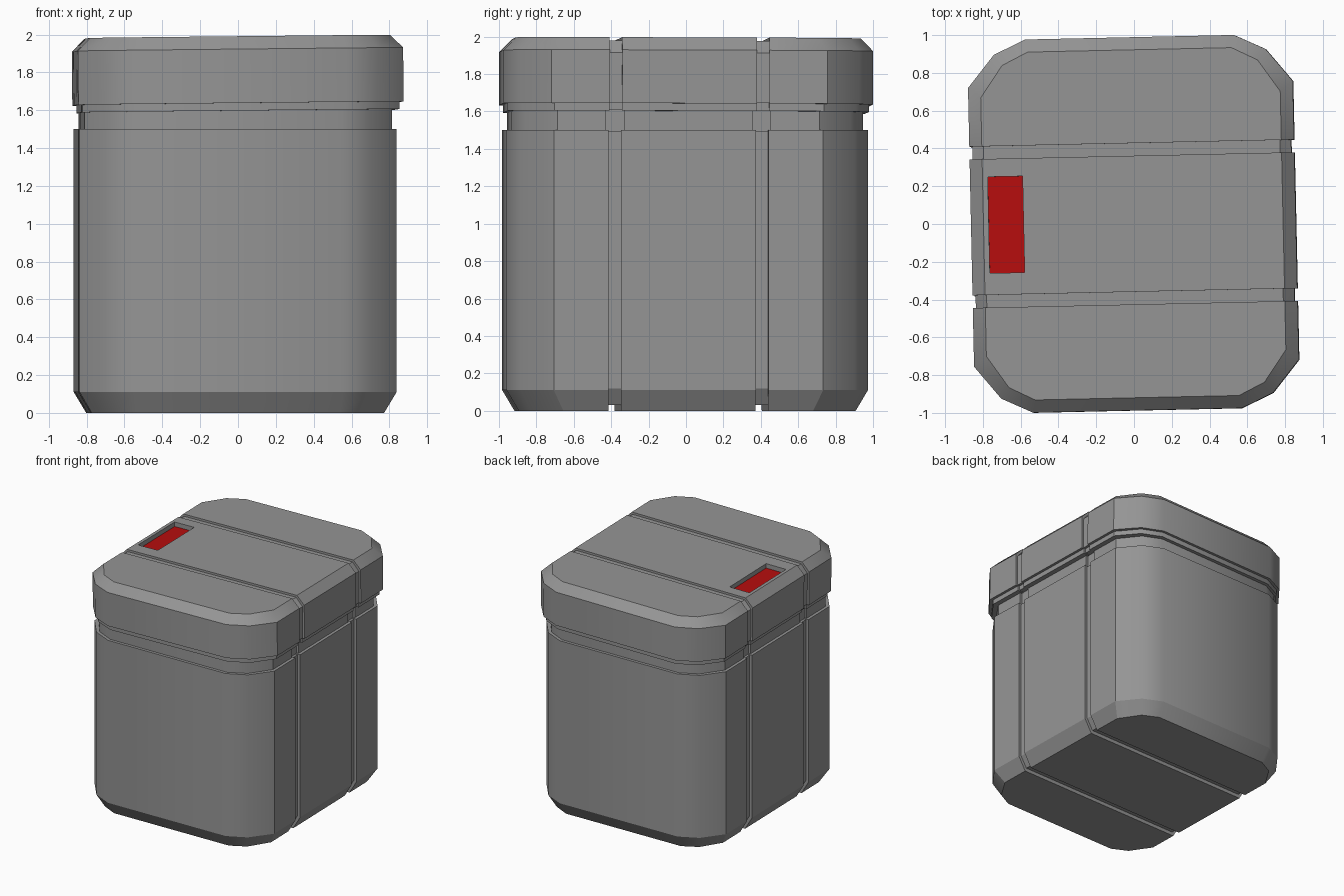
import bpy, bmesh
from math import radians
from mathutils import Vector

if "Cube" in bpy.data.objects:
    bpy.data.objects.remove(bpy.data.objects["Cube"])


def material(name, rgb):
    m = bpy.data.materials.new(name)
    m.use_nodes = True
    m.diffuse_color = (*rgb, 1)
    m.node_tree.nodes["Principled BSDF"].inputs["Base Color"].default_value = (*rgb, 1)
    return m


GREY = material("plain grey", (0.3, 0.3, 0.3))
RED = material("signal red", (0.47, 0.004, 0.004))

# Quarter outline of the rounded plan, with the direction each corner moves when inset
QUARTER = [(0.86, 0.738, 1, 0.8), (0.72, 0.91, 0.65, 0.85), (0.553, 0.988, 0.2, 1)]


def outline(inset):
    q = [(x - inset * u, y - inset * v) for x, y, u, v in QUARTER]
    return (q + [(-x, y) for x, y in reversed(q)]
            + [(-x, -y) for x, y in q] + [(x, -y) for x, y in reversed(q)])


def finish(name, bm, mat, place):
    bmesh.ops.recalc_face_normals(bm, faces=bm.faces[:])
    mesh = bpy.data.meshes.new(name)
    bm.to_mesh(mesh)
    bm.free()
    mesh.materials.append(mat)
    ob = bpy.data.objects.new(name, mesh)
    bpy.context.collection.objects.link(ob)
    ob.location, ob.rotation_euler = place
    return ob


def smooth(ob):
    bpy.ops.object.select_all(action="DESELECT")
    ob.select_set(True)
    bpy.context.view_layer.objects.active = ob
    bpy.ops.object.shade_smooth_by_angle(angle=radians(28))


def loft(name, rings, place, y_range=None):
    """Stack inset outlines (inset, height); optionally keep only a slice in y."""
    bm = bmesh.new()
    loops = [[bm.verts.new((x, y, z)) for x, y in outline(i)] for i, z in rings]
    for a, b in zip(loops, loops[1:]):
        for k in range(len(a)):
            n = (k + 1) % len(a)
            bm.faces.new((a[k], a[n], b[n], b[k]))
    bm.faces.new(loops[0][::-1])
    bm.faces.new(loops[-1])
    if y_range:
        for y, side in zip(y_range, (-1, 1)):
            cut = bmesh.ops.bisect_plane(
                bm, geom=bm.verts[:] + bm.edges[:] + bm.faces[:], dist=1e-5,
                plane_co=(0, y, 0), plane_no=(0, side, 0), clear_outer=True)
            edges = [e for e in cut["geom_cut"] if isinstance(e, bmesh.types.BMEdge)]
            if edges:
                bmesh.ops.contextual_create(bm, geom=edges)
    ob = finish(name, bm, GREY, place)
    smooth(ob)
    return ob


def grooved(name, rings, core_rings, place, inner=0.36, outer=0.427):
    """Three outer panels around a slightly smaller core, leaving two grooves."""
    parts = [loft(name + "_core", core_rings, place)]
    for label, span in (("front", (-2, -outer)), ("middle", (-inner, inner)), ("back", (outer, 2))):
        parts.append(loft(f"{name}_{label}_panel", rings, place, span))
    return parts


def box(name, centre, size, mat, place):
    bm = bmesh.new()
    bmesh.ops.create_cube(bm, size=1)
    bmesh.ops.scale(bm, vec=size, verts=bm.verts[:])
    bmesh.ops.translate(bm, vec=centre, verts=bm.verts[:])
    return finish(name, bm, mat, place)


# The container sits slightly turned, and its lid is a little askew
TURN = radians(1.25)
BODY = (Vector((-0.015, -0.005, 0)), (0, 0, TURN))
LID_Z = 1.635
LID = (Vector((0, 0, LID_Z)), (radians(-0.2), radians(-0.6), TURN))

# Body with chamfered base
grooved("body", [(0.087, 0), (0.022, 0.11), (0.022, 1.5)],
        [(0.1, 0.03), (0.045, 0.12), (0.045, 1.495)], BODY)

# Recessed neck under the lid
grooved("neck", [(0.047, 1.45), (0.047, 1.61)],
        [(0.065, 1.45), (0.065, 1.61)], BODY, 0.345, 0.44)

# Lid, with its narrow lower lip
lid = grooved("lid", [(0, 0), (0, 0.285), (0.067, 0.353)],
              [(0.016, 0.004), (0.016, 0.27), (0.075, 0.335)], LID)
grooved("lip", [(0.022, -0.04), (0.022, 0.01)],
        [(0.037, -0.036), (0.037, 0.01)], LID)

# Pocket in the lid with a red floor
CX, CY, W, L, FLOOR = -0.673, 0.01, 0.184, 0.51, 0.31
cutter = box("pocket_cutter", (CX, CY, FLOOR + 0.1), (W, L, 0.2), GREY, LID)
cutter.hide_render = True
bpy.context.view_layer.update()
for ob in (lid[0], lid[2]):
    mod = ob.modifiers.new("pocket", "BOOLEAN")
    mod.operation, mod.solver, mod.object = "DIFFERENCE", "EXACT", cutter
    bpy.context.view_layer.objects.active = ob
    bpy.ops.object.modifier_apply(modifier=mod.name)
    smooth(ob)
bpy.data.objects.remove(cutter)
box("red_pocket_floor", (CX, CY, FLOOR + 0.002), (W, L, 0.006), RED, LID)
